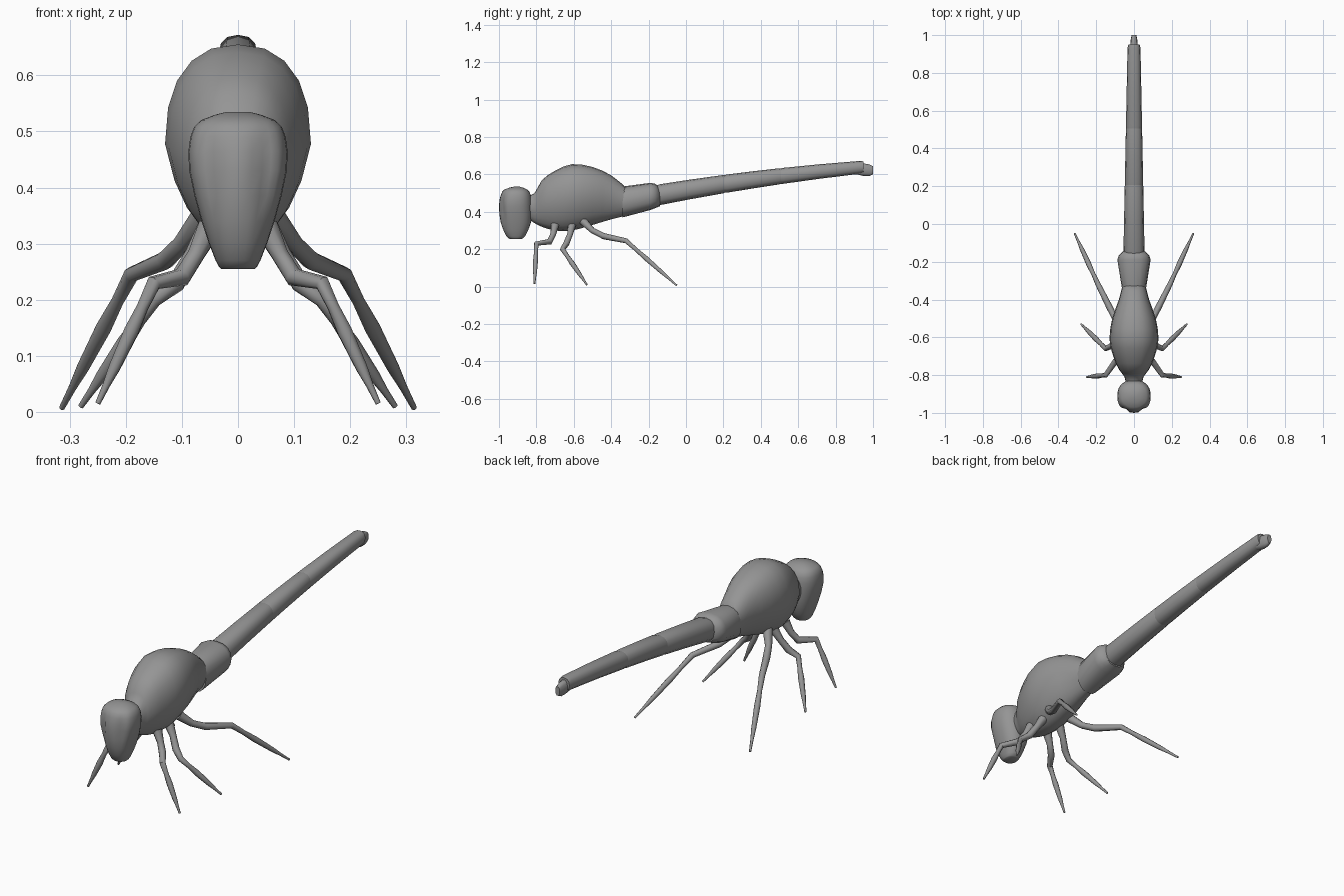
import bpy, bmesh, math
from mathutils import Vector

cube = bpy.data.objects.get("Cube")
if cube:
    bpy.data.objects.remove(cube)

grey = bpy.data.materials.new("body grey")
grey.use_nodes = True
colour = (.3, .3, .3, 1)
grey.diffuse_color = colour
grey.node_tree.nodes["Principled BSDF"].inputs["Base Color"].default_value = colour


def finish(name, mesh):
    obj = bpy.data.objects.new(name, mesh)
    bpy.context.collection.objects.link(obj)
    mesh.materials.clear()
    mesh.materials.append(grey)
    bpy.ops.object.select_all(action='DESELECT')
    obj.select_set(True)
    bpy.context.view_layer.objects.active = obj
    bpy.ops.object.shade_smooth_by_angle(angle=math.radians(50))


def loft(name, rings):
    """Skin a list of closed rings of points and cap both ends."""
    bm = bmesh.new()
    loops = [[bm.verts.new(point) for point in ring] for ring in rings]
    count = len(loops[0])
    for near, far in zip(loops, loops[1:]):
        for i in range(count):
            j = (i + 1) % count
            bm.faces.new((near[i], near[j], far[j], far[i]))
    bm.faces.new(loops[0])
    bm.faces.new(loops[-1])
    bmesh.ops.recalc_face_normals(bm, faces=bm.faces)
    mesh = bpy.data.meshes.new(name)
    bm.to_mesh(mesh)
    bm.free()
    finish(name, mesh)


def smooth(keys):
    """Add a midpoint on a smooth curve between each pair of stations."""
    keys = [Vector(key) for key in keys]
    padded = [keys[0], *keys, keys[-1]]
    stations = [keys[0]]
    for before, start, end, after in zip(padded, padded[1:], padded[2:], padded[3:]):
        stations += [(start + end) * .5 + (start + end - before - after) / 16, end]
    return stations


def rounded_outline(sides, power=.85):
    """Unit circle squared off slightly, as (across, along) pairs."""
    for i in range(sides):
        angle = math.tau * i / sides
        yield [math.copysign(abs(w) ** power, w) for w in (math.cos(angle), math.sin(angle))]


def body(name, stations, taper=0, sides=16):
    """Loft along y through (y, bottom, top, half width); taper narrows the belly."""
    rings = []
    for y, bottom, top, half in stations:
        middle, radius = (top + bottom) / 2, (top - bottom) / 2
        rings.append([(u * half * (1 + taper * min(v, 0)), y, middle + v * radius)
                      for u, v in rounded_outline(sides)])
    loft(name, rings)


# Egg-shaped thorax with a thin neck
body("thorax", smooth([
    (-.86, .37, .48, .04), (-.81, .34, .5, .05), (-.77, .32, .57, .08),
    (-.7, .3, .62, .11), (-.61, .3, .655, .13), (-.5, .33, .64, .115),
    (-.4, .36, .595, .08), (-.32, .38, .53, .06)]), taper=.25, sides=20)

# Flared collar between thorax and tail
body("waist_collar", [
    (-.34, .37, .535, .064), (-.19, .41, .555, .088),
    (-.165, .42, .55, .08), (-.14, .43, .53, .055)])


# Tail: segments thin steadily along a gently arched line, with small steps
def tail_station(y, scale):
    along = y + .15
    centre = .49 + .18 * along - .04 * along ** 2
    radius = (.056 - .02 * along) * scale
    return y, centre - radius, centre + radius, radius


joints = {"front": (-.16, .2), "middle": (.2, .5), "rear": (.5, .93)}
for part, (start, end) in joints.items():
    body("tail_" + part, [
        tail_station(start - .02, .88), tail_station(start + .02, 1),
        tail_station((start + end) / 2, 1), tail_station(end, 1),
        tail_station(end + .02, .88)], sides=12)
body("tail_tip", [
    (.91, .6, .66, .025), (.95, .59, .66, .02),
    (.98, .59, .655, .017), (1, .6, .645, .012)], sides=10)


# Head: level rings with a groove on each side of the face ridge
def head_ring(z, front, back, half):
    depth = .018 * math.exp(-((z - .42) / .07) ** 2)
    ring = []
    for u, v in rounded_outline(28):
        x = u * half
        y = (front + back) / 2 + v * (back - front) / 2
        if v < 0:
            y += depth * math.exp(-((abs(x) - .048) / .014) ** 2)
        ring.append((x, y, z))
    return ring


loft("head", [head_ring(*station) for station in smooth([
    (.255, -.94, -.88, .03), (.27, -.96, -.86, .04), (.34, -.99, -.83, .065),
    (.43, -1, -.825, .087), (.49, -.99, -.83, .085),
    (.52, -.97, -.85, .066), (.535, -.92, -.89, .02)])])


# Legs: bent tubes through hip, thigh, bend, knee and foot, with a swollen shin
def leg(name, path, side):
    hip, thigh, bend, knee, foot = [Vector((x * side, y, z)) for x, y, z in path]
    points = [hip, thigh, bend, knee] + [knee.lerp(foot, t) for t in (.2, .4, .7, .85, 1)]
    radii = (.023, .016, .017, .014, .011, .014, .011, .007, .005)
    curve = bpy.data.curves.new(name, 'CURVE')
    curve.dimensions = '3D'
    curve.bevel_depth = 1
    curve.bevel_resolution = 2
    curve.use_fill_caps = True
    spline = curve.splines.new('POLY')
    spline.points.add(len(points) - 1)
    for target, point, radius in zip(spline.points, points, radii):
        target.co = (*point, 1)
        target.radius = radius
    helper = bpy.data.objects.new(name + "_path", curve)
    bpy.context.collection.objects.link(helper)
    graph = bpy.context.evaluated_depsgraph_get()
    mesh = bpy.data.meshes.new_from_object(helper.evaluated_get(graph))
    bpy.data.objects.remove(helper)
    finish(name, mesh)


legs = {
    "front_leg": [(.05, -.7, .33), (.075, -.71, .28), (.1, -.73, .24),
                  (.15, -.8, .23), (.25, -.81, .015)],
    "middle_leg": [(.05, -.61, .33), (.08, -.62, .28), (.11, -.64, .23),
                   (.15, -.66, .2), (.28, -.53, .01)],
    "hind_leg": [(.06, -.55, .35), (.1, -.5, .3), (.13, -.44, .27),
                 (.19, -.32, .245), (.314, -.05, .007)]}
for name, path in legs.items():
    for side, label in ((1, "left_"), (-1, "right_")):
        leg(label + name, path, side)
